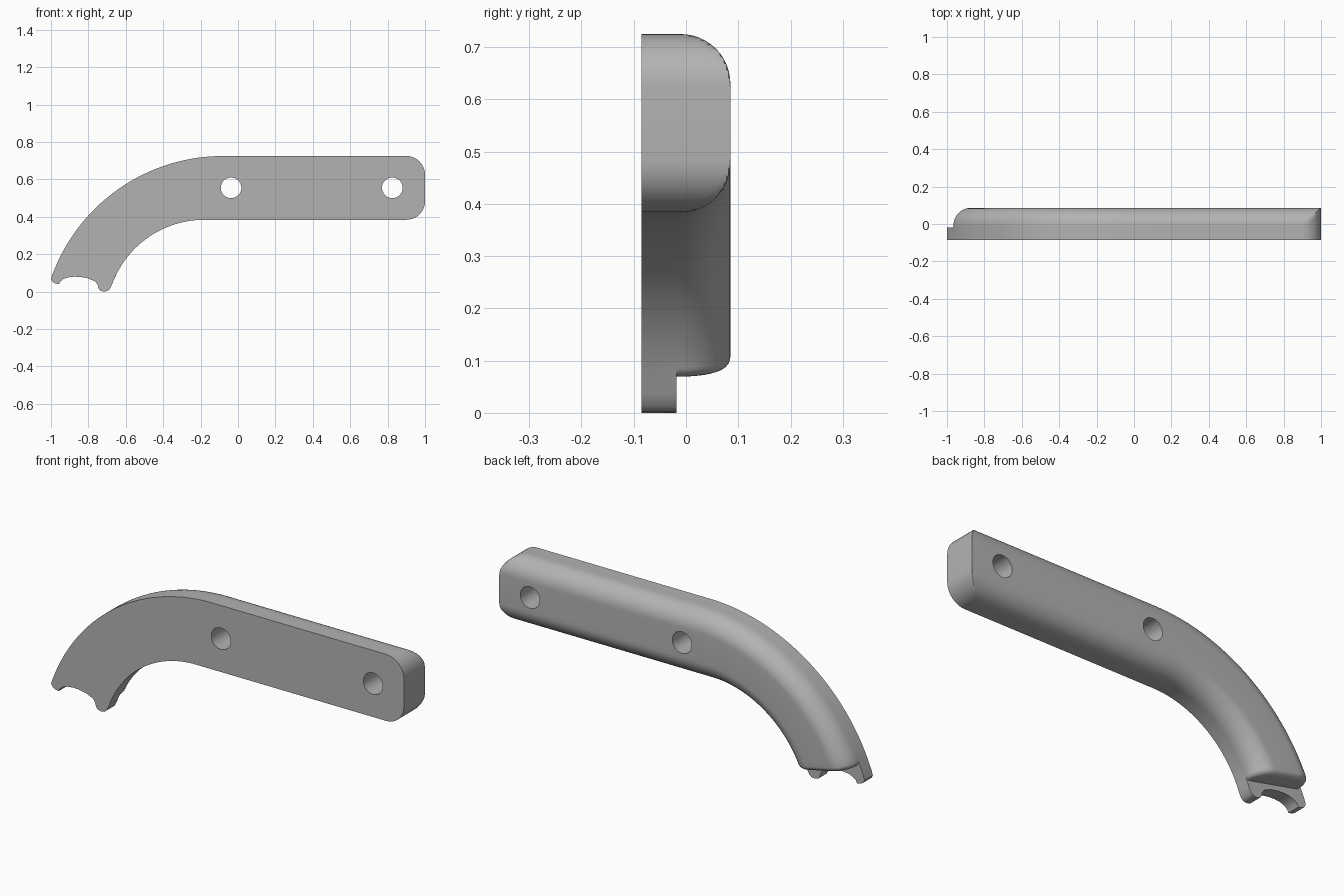
import bpy, bmesh
from math import sin, cos, pi
from mathutils import Vector

cube = bpy.data.objects.get("Cube")
if cube:
    bpy.data.objects.remove(cube)

FRONT, STEP, BACK = -0.085, -0.018, 0.085   # depth layers
TOP, BOTTOM = 0.725, 0.384                  # straight grip
FILLET, CORNER = 0.095, 0.1
WIDTH = TOP - BOTTOM


def arc_point(cx, top, radius, angle):
    return Vector((cx - radius * sin(angle), 0, top - radius + radius * cos(angle)))


# Stations along the handle: outer edge point, inner edge point, corner trim
stations = []
for i in range(11):
    a = pi / 2 * (1 - i / 10)
    x = 1 - CORNER + CORNER * sin(a)
    stations.append((Vector((x, 0, TOP)), Vector((x, 0, BOTTOM)), CORNER * (1 - cos(a))))
for i in range(33):
    u = i / 32
    stations.append((arc_point(-0.08, TOP, 0.9736, 1.141 * u),
                     arc_point(-0.18, BOTTOM, 0.525, 1.117 * u), 0))

# Half section as (distance from edge, depth), mirrored to the full section
half = [(0, FRONT), (0, STEP)]
for i in range(13):
    a = pi / 2 * i / 12
    half.append((FILLET * (1 - cos(a)), BACK - FILLET + FILLET * sin(a)))
section = half + [(WIDTH - t, y) for t, y in reversed(half)]

bm = bmesh.new()


def add_ring(outer, inner, trim=0, inset=0, points=section):
    ring = []
    shrink = 1 - 2 * inset / (inner - outer).length
    for t, y in points:
        f = min(max(t, trim), WIDTH - trim) / WIDTH
        co = outer.lerp(inner, 0.5 + (f - 0.5) * shrink)
        co.y = STEP + (y - STEP) * (1 - inset / (BACK - STEP))
        ring.append(bm.verts.new(co))
    return ring


def bridge(a, b, closed):
    for i in range(len(a) if closed else len(a) - 1):
        j = (i + 1) % len(a)
        bm.faces.new((a[i], a[j], b[j], b[i]))


# Main swept body
rings = [add_ring(*s) for s in stations]
bm.faces.new(rings[0])
for a, b in zip(rings, rings[1:]):
    bridge(a, b, True)

# Rounded end of the thick part
outer, inner, _ = stations[-1]
across = (inner - outer).normalized()
forward = Vector((across.z, 0, -across.x))
ROUND = 0.025
ends = [rings[-1][1:-1]]
for i in range(1, 7):
    a = pi / 2 * i / 6
    push = forward * ROUND * sin(a)
    ends.append(add_ring(outer + push, inner + push, 0, ROUND * (1 - cos(a)), section[1:-1]))
    bridge(ends[-2], ends[-1], False)
bm.faces.new(ends[-1])

# Thin forked tip, from the inner edge round to the outer edge
tip = [(-.664, .063), (-.675, .035), (-.687, .012), (-.699, .003), (-.718, 0), (-.738, .006),
       (-.746, .018), (-.75, .035), (-.763, .054), (-.802, .071), (-.84, .078), (-.876, .08),
       (-.91, .076), (-.932, .068), (-.95, .054), (-.957, .04), (-.978, .044), (-.992, .052),
       (-1, .067), (-.993, .091), (-.98, .122)]
last = rings[-1]
tip_front = [last[-1]] + [bm.verts.new((x, FRONT, z)) for x, z in tip] + [last[0]]
tip_back = [last[-2]] + [bm.verts.new((x, STEP, z)) for x, z in tip] + [last[1]]
bridge(tip_front, tip_back, False)
bm.faces.new(tip_front)
bm.faces.new(tip_back + [r[0] for r in ends[1:]] + [r[-1] for r in reversed(ends[1:])])

bmesh.ops.recalc_face_normals(bm, faces=bm.faces)
mesh = bpy.data.meshes.new("handle")
bm.to_mesh(mesh)
bm.free()
handle = bpy.data.objects.new("handle", mesh)
bpy.context.collection.objects.link(handle)

# Plain grey material
grey = bpy.data.materials.new("plain grey")
grey.use_nodes = True
colour = (0.45, 0.45, 0.45, 1)
grey.diffuse_color = colour
grey.node_tree.nodes["Principled BSDF"].inputs["Base Color"].default_value = colour
mesh.materials.append(grey)

# Screw holes
for x in (-0.037, 0.825):
    bpy.ops.mesh.primitive_cylinder_add(vertices=48, radius=0.055, depth=1,
                                        location=(x, 0, 0.555), rotation=(pi / 2, 0, 0))
    cutter = bpy.context.object
    cutter.name = "hole_cutter"
    cutter.hide_render = True
    cutter.data.materials.append(grey)
    bpy.context.view_layer.objects.active = handle
    hole = handle.modifiers.new("screw hole", "BOOLEAN")
    hole.operation, hole.solver, hole.object = "DIFFERENCE", "EXACT", cutter
    bpy.ops.object.modifier_apply(modifier=hole.name)
    bpy.data.objects.remove(cutter)

# Smooth the curves, keep hard edges crisp
bpy.ops.object.select_all(action="DESELECT")
handle.select_set(True)
bpy.context.view_layer.objects.active = handle
bpy.ops.object.shade_smooth_by_angle(angle=pi / 6)
